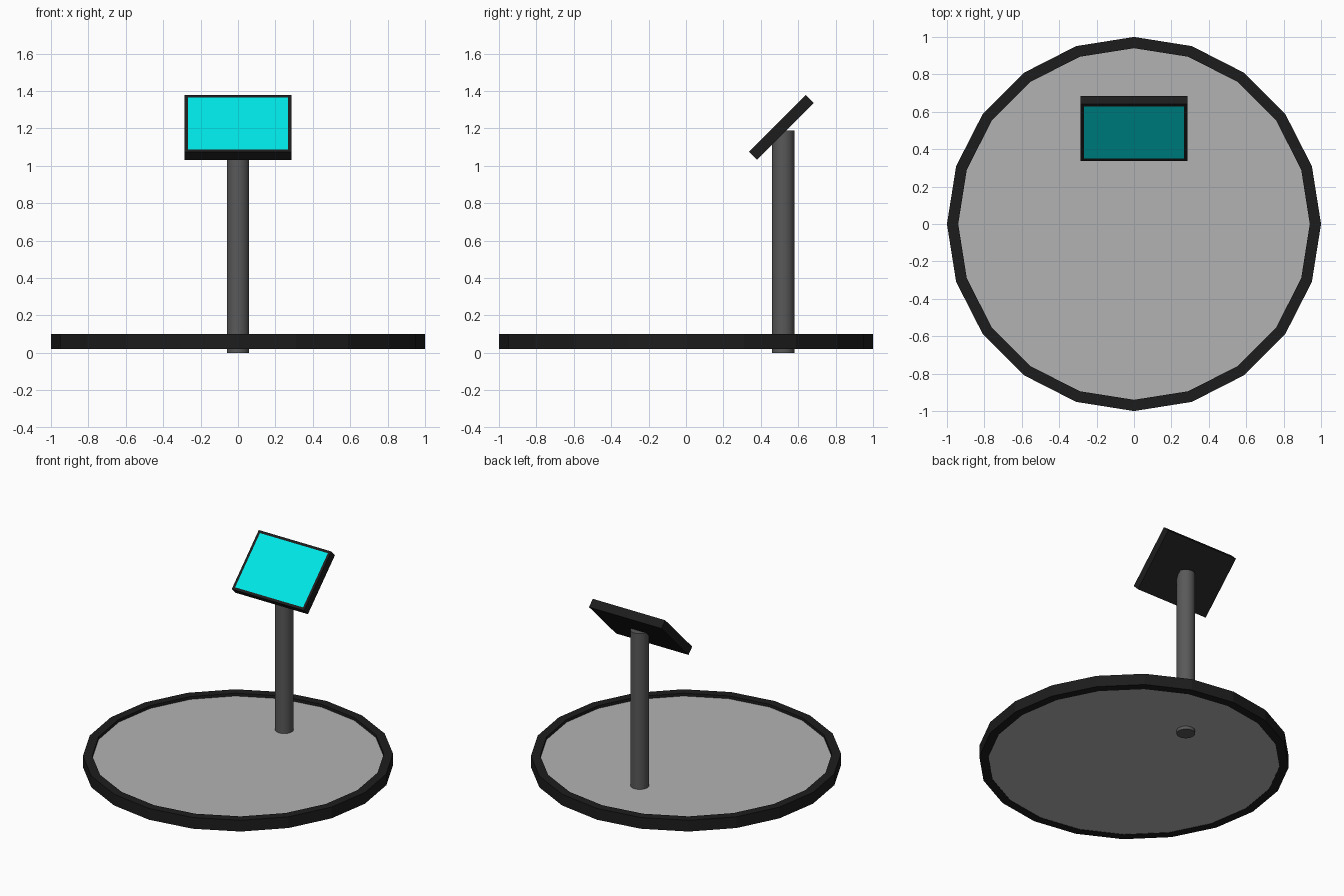
import bpy, bmesh
from math import sin, cos, pi, radians

if "Cube" in bpy.data.objects:
    bpy.data.objects.remove(bpy.data.objects["Cube"])

SIDES = 20


def material(name, color):
    m = bpy.data.materials.new(name)
    m.diffuse_color = (*color, 1)
    m.use_nodes = True
    m.node_tree.nodes["Principled BSDF"].inputs["Base Color"].default_value = m.diffuse_color
    return m


black = material("black", (0.012, 0.012, 0.012))
dark_grey = material("dark_grey", (0.1, 0.1, 0.1))
light_grey = material("light_grey", (0.45, 0.45, 0.45))
cyan = material("cyan", (0.0, 0.8, 0.8))


def add_object(name, bm, *mats):
    bmesh.ops.recalc_face_normals(bm, faces=bm.faces)
    mesh = bpy.data.meshes.new(name)
    bm.to_mesh(mesh)
    bm.free()
    for m in mats:
        mesh.materials.append(m)
    ob = bpy.data.objects.new(name, mesh)
    bpy.context.collection.objects.link(ob)
    return ob


def cylinder(name, radius, z0, z1, sides, mat, y=0):
    bm = bmesh.new()
    bmesh.ops.create_cone(bm, cap_ends=True, segments=sides, radius1=radius,
                          radius2=radius, depth=z1 - z0)
    ob = add_object(name, bm, mat)
    ob.location = (0, y, (z0 + z1) / 2)
    return ob


# Base rim: rectangular section swept round a 20-gon
bm = bmesh.new()
profile = [(0.94, 0.02), (1.0, 0.02), (1.0, 0.10), (0.94, 0.10)]
rings = [[bm.verts.new((r * cos(a), r * sin(a), z)) for r, z in profile]
         for a in (2 * pi * i / SIDES for i in range(SIDES))]
for i, ring in enumerate(rings):
    nxt = rings[(i + 1) % SIDES]
    for j in range(4):
        k = (j + 1) % 4
        bm.faces.new((ring[j], nxt[j], nxt[k], ring[k]))
add_object("base_rim", bm, black)

# Platform slightly sunk below the rim
cylinder("base_platform", 0.94, 0.022, 0.08, SIDES, light_grey)

# Smooth round post, poking out just below the platform
post = cylinder("post", 0.06, 0.0, 1.188, 32, dark_grey, y=0.52)
bpy.context.view_layer.objects.active = post
post.select_set(True)
bpy.ops.object.shade_smooth_by_angle(angle=radians(30))

# Tilted control screen: slab with an inset coloured front face
bm = bmesh.new()
bmesh.ops.create_cube(bm, size=1)
bmesh.ops.scale(bm, vec=(0.57, 0.43, 0.06), verts=bm.verts)
bm.normal_update()
face = max(bm.faces, key=lambda f: f.normal.z)
bmesh.ops.inset_region(bm, faces=[face], thickness=0.025)
face.material_index = 1
screen = add_object("control_screen", bm, black, cyan)
screen.location = (0, 0.51, 1.205)
screen.rotation_euler.x = radians(45)
